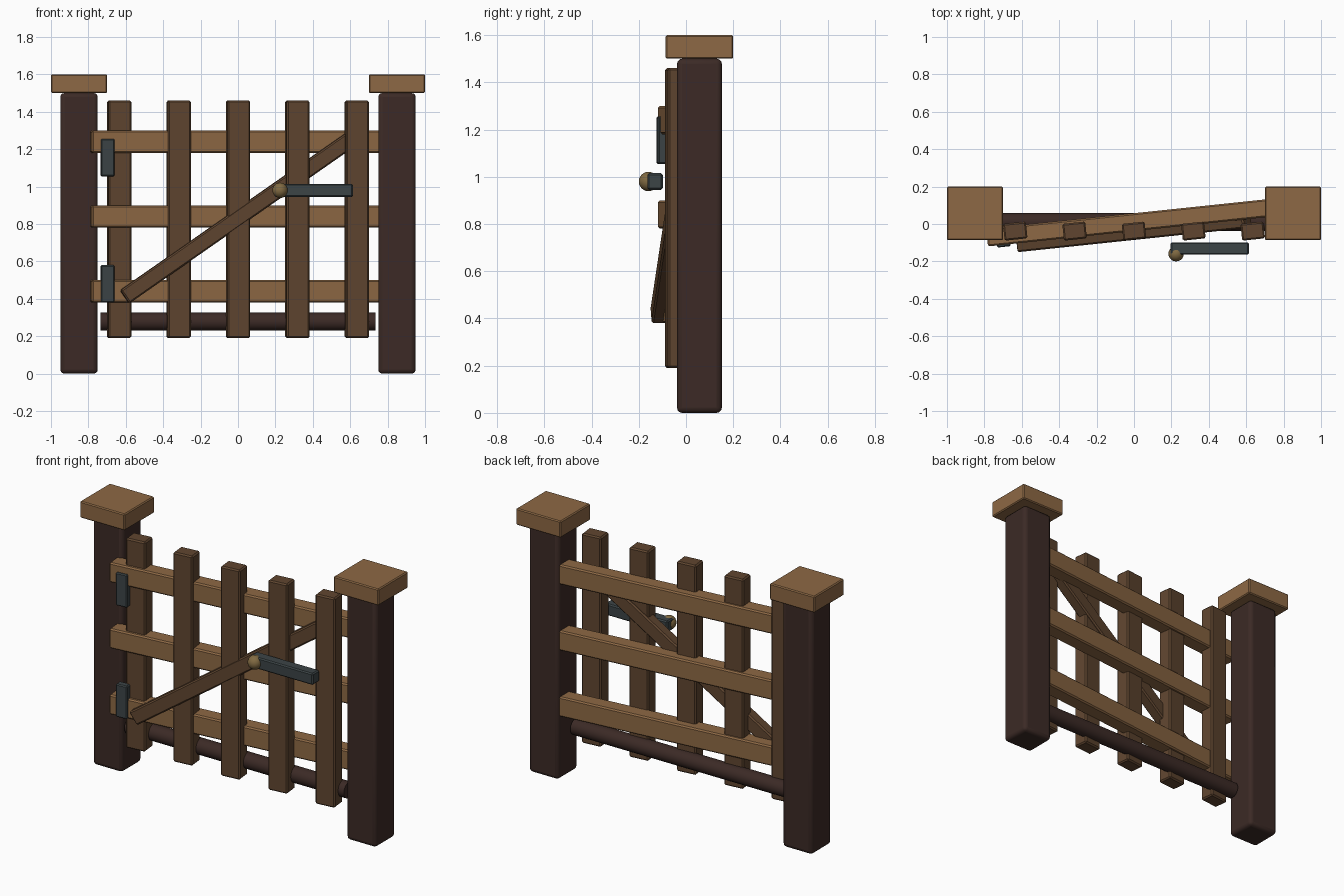
import bpy
from math import radians, cos

if "Cube" in bpy.data.objects:
    bpy.data.objects.remove(bpy.data.objects["Cube"])

TILT = radians(6)  # the gate leaf stands slightly ajar


def material(name, rgb):
    m = bpy.data.materials.new(name)
    m.diffuse_color = (*[(c / 255) ** 2.2 for c in rgb], 1)
    m.use_nodes = True
    m.node_tree.nodes["Principled BSDF"].inputs["Base Color"].default_value = m.diffuse_color
    return m


dark = material("dark_wood", (62, 46, 42))
light = material("light_wood", (140, 104, 70))
mid = material("mid_wood", (96, 71, 51))
iron = material("iron", (62, 70, 72))
brass = material("brass", (128, 106, 68))


def finish(name, mat, bevel=0, segments=1):
    o = bpy.context.object
    o.name = name
    o.data.materials.append(mat)
    if bevel:
        b = o.modifiers.new("Bevel", 'BEVEL')
        b.width = bevel
        b.segments = segments
    return o


def box(name, loc, size, mat, rot=(0, 0, 0), bevel=0.008, segments=1):
    bpy.ops.mesh.primitive_cube_add(size=1, location=loc, rotation=rot)
    bpy.context.object.scale = size
    bpy.ops.object.transform_apply(location=False, rotation=False, scale=True)
    return finish(name, mat, bevel, segments)


# Posts with caps
for side, x in (("left", -0.85), ("right", 0.85)):
    box(side + "_post", (x, 0.057, 0.75), (0.2, 0.19, 1.5), dark, bevel=0.022, segments=3)
    bpy.ops.object.shade_smooth_by_angle(angle=radians(35))
    box(side + "_post_cap", (x, 0.057, 1.55), (0.3, 0.286, 0.1), light, bevel=0.006)

# Horizontal rails
for z in (0.44, 0.84, 1.24):
    box("rail", (0, 0.01, z), (1.58, 0.095, 0.12), light, (0, 0, TILT))

# Vertical pickets, each turned with the leaf
for i in range(5):
    box("picket", (-0.635 + 0.3175 * i, -0.038, 0.825), (0.123, 0.09, 1.27), mid, (0, 0, TILT))

# Diagonal brace
slope = radians(34.7)
box("brace", (0, -0.05, 0.833), (1.22 / cos(slope), 0.07, 0.085), mid, (0, -slope, TILT))

# Hinge plates
for z in (1.155, 0.48):
    box("hinge_plate", (-0.698, -0.1, z), (0.073, 0.045, 0.2), iron, (0, 0, TILT), 0.006)

# Latch bar and knob
box("latch_bar", (0.405, -0.131, 0.98), (0.42, 0.066, 0.07), iron, bevel=0.007)
bpy.ops.mesh.primitive_uv_sphere_add(segments=20, ring_count=12, radius=0.041,
                                     location=(0.225, -0.159, 0.98))
bpy.ops.object.shade_smooth()
finish("latch_knob", brass)

# Round ground bar between the posts
bpy.ops.mesh.primitive_cylinder_add(vertices=16, radius=0.048, depth=1.47,
                                    location=(0, 0.01, 0.278), rotation=(0, radians(90), 0))
bpy.ops.object.shade_smooth_by_angle(angle=radians(35))
finish("ground_bar", dark)
